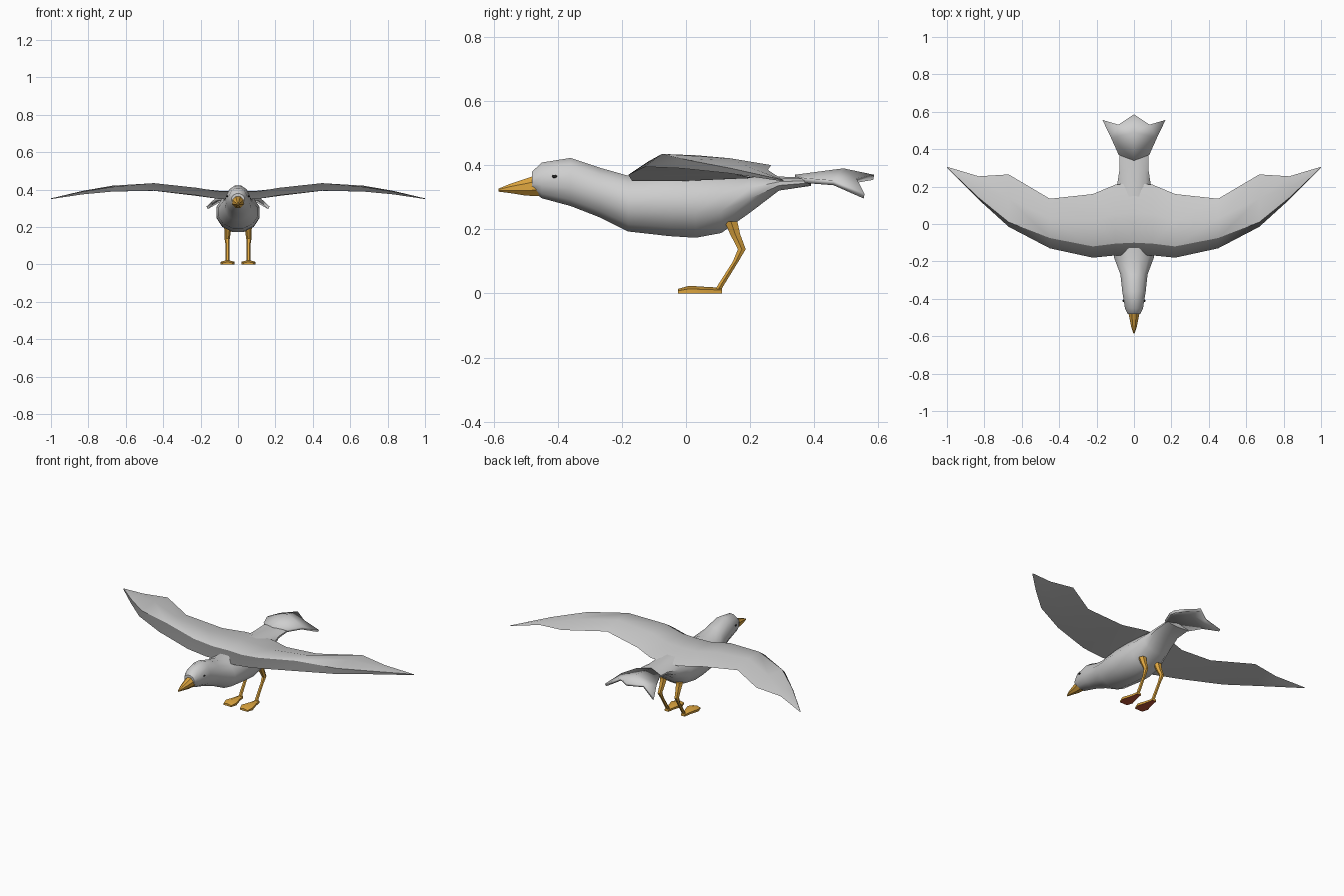
import bpy, bmesh, math
from mathutils import Vector

if "Cube" in bpy.data.objects:
    bpy.data.objects.remove(bpy.data.objects["Cube"], do_unlink=True)


def material(name, rgb):
    mat = bpy.data.materials.new(name)
    mat.use_nodes = True
    mat.diffuse_color = (*rgb, 1)
    shader = next(n for n in mat.node_tree.nodes if n.type == 'BSDF_PRINCIPLED')
    shader.inputs["Base Color"].default_value = (*rgb, 1)
    shader.inputs["Roughness"].default_value = 0.8
    return mat


plumage = material("pale_grey", (0.62, 0.62, 0.62))
dark_edge = material("dark_grey", (0.16, 0.16, 0.16))
orange = material("orange", (0.73, 0.38, 0.05))
sole_red = material("sole_red", (0.55, 0.09, 0.04))
black = material("black", (0.02, 0.02, 0.02))
parts = []


def finish(name, bm, mats, mirrored=False, weld=False):
    """Turn a bmesh into an object, optionally mirrored across x."""
    bmesh.ops.recalc_face_normals(bm, faces=bm.faces)
    mesh = bpy.data.meshes.new(name)
    bm.to_mesh(mesh)
    bm.free()
    for mat in mats:
        mesh.materials.append(mat)
    obj = bpy.data.objects.new(name, mesh)
    bpy.context.collection.objects.link(obj)
    if mirrored:
        mod = obj.modifiers.new("Mirror", 'MIRROR')
        mod.use_mirror_merge = weld
        mod.merge_threshold = 0.0005
    parts.append(obj)
    return obj


def loft(rings, cap_start=True, cap_end=True, strip_material=None):
    """Skin a list of equally sized rings; strips can carry a material."""
    bm = bmesh.new()
    loops = [[bm.verts.new(p) for p in ring] for ring in rings]
    count = len(loops[0])
    for a, b in zip(loops, loops[1:]):
        for i in range(count):
            j = (i + 1) % count
            face = bm.faces.new((a[i], a[j], b[j], b[i]))
            if strip_material:
                face.material_index = strip_material(i)
    if cap_start:
        bm.faces.new(loops[0])
    if cap_end:
        bm.faces.new(loops[-1])
    return bm


def oval(y, half_width, low, high, sides=12, x=0.0):
    """Upright elliptical ring across the y axis."""
    mid, half = (low + high) / 2, (high - low) / 2
    angles = [math.tau * (i + 0.5) / sides for i in range(sides)]
    return [Vector((x + half_width * math.cos(a), y, mid + half * math.sin(a)))
            for a in angles]


# Head, neck, breast and rump: y, half width, low, high
body_stations = [
    (-0.48, 0.035, 0.32, 0.38), (-0.45, 0.05, 0.295, 0.41),
    (-0.36, 0.065, 0.27, 0.425), (-0.27, 0.075, 0.235, 0.395),
    (-0.18, 0.11, 0.19, 0.37), (-0.05, 0.12, 0.175, 0.385),
    (0.03, 0.12, 0.17, 0.385), (0.11, 0.115, 0.185, 0.38),
    (0.2, 0.095, 0.25, 0.375), (0.29, 0.08, 0.32, 0.365),
    (0.39, 0.08, 0.335, 0.362)]
finish("body", loft([oval(*s) for s in body_stations]), [plumage])

# Beak
beak_stations = [
    (-0.455, 0.036, 0.3, 0.375), (-0.5, 0.027, 0.303, 0.36),
    (-0.55, 0.016, 0.312, 0.342), (-0.585, 0.004, 0.317, 0.327)]
finish("beak", loft([oval(*s, sides=8) for s in beak_stations]), [orange])


# Wings: x, then y and z of the leading edge, ridge and trailing edge
def wing_section(x, lead, ridge, trail):
    def between(a, b, t, lift):
        return (x, a[0] + (b[0] - a[0]) * t, a[1] + (b[1] - a[1]) * t + lift)
    chord = trail[0] - lead[0]
    return [(x, *lead), (x, *ridge), between(ridge, trail, 0.5, chord * 0.05),
            (x, *trail), between(lead, trail, 0.4, -chord * 0.01)]


wing_stations = [
    (0, (-0.165, 0.35), (-0.1, 0.39), (0.22, 0.36)),
    (0.1, (-0.168, 0.35), (-0.105, 0.39), (0.21, 0.36)),
    (0.22, (-0.18, 0.37), (-0.12, 0.41), (0.16, 0.37)),
    (0.45, (-0.13, 0.395), (-0.075, 0.435), (0.135, 0.4)),
    (0.67, (-0.015, 0.39), (0.01, 0.415), (0.265, 0.4)),
    (0.83, (0.13, 0.375), (0.14, 0.39), (0.255, 0.385)),
    (1, (0.3, 0.35), (0.302, 0.354), (0.306, 0.352))]
wing = loft([wing_section(*s) for s in wing_stations], cap_start=False,
            strip_material=lambda i: 1 if i == 0 else 0)
finish("wings", wing, [plumage, dark_edge], mirrored=True, weld=True)

# Forked, drooping tail fan
tail = bmesh.new()
root, root_side, crest, flank, tip, notch, corner = [tail.verts.new(p) for p in (
    (0, 0.34, 0.362), (0.08, 0.37, 0.352), (0, 0.49, 0.382), (0.12, 0.46, 0.345),
    (0, 0.585, 0.362), (0.08, 0.53, 0.352), (0.165, 0.555, 0.303))]
for corners in ((root, root_side, flank, crest), (crest, flank, notch),
                (crest, notch, tip), (flank, corner, notch)):
    tail.faces.new(corners)
tail_obj = finish("tail", tail, [plumage], mirrored=True, weld=True)
thick = tail_obj.modifiers.new("Thickness", 'SOLIDIFY')
thick.thickness = 0.016
thick.offset = 0

# Legs: centre and radius along hip, thigh, knee, shin and ankle
leg_path = [((0.055, 0.14, 0.225), 0.023), ((0.055, 0.153, 0.185), 0.018),
            ((0.058, 0.174, 0.138), 0.014), ((0.056, 0.155, 0.1), 0.01),
            ((0.055, 0.1, 0.012), 0.011)]
leg_rings = []
for centre, radius in leg_path:
    angles = [math.tau * i / 6 for i in range(6)]
    leg_rings.append([Vector(centre) + Vector((math.cos(a), math.sin(a), 0)) * radius
                      for a in angles])
finish("legs", loft(leg_rings), [orange], mirrored=True)


# Webbed feet with red soles
def foot_section(y, half_width, top):
    x = 0.056
    return [(x - half_width, y, 0), (x + half_width, y, 0),
            (x + half_width, y, top * 0.6), (x, y, top),
            (x - half_width, y, top * 0.6)]


foot = loft([foot_section(*s) for s in (
    (0.112, 0.013, 0.018), (0.07, 0.02, 0.02), (0.01, 0.037, 0.024),
    (-0.025, 0.026, 0.014))], strip_material=lambda i: 1 if i == 0 else 0)
finish("feet", foot, [orange, sole_red], mirrored=True)

# Small eye plates
eye = bmesh.new()
bmesh.ops.create_uvsphere(eye, u_segments=8, v_segments=6, radius=1)
for v in eye.verts:
    v.co = Vector((0.057 + v.co.x * 0.004, -0.41 + v.co.y * 0.008,
                   0.365 + v.co.z * 0.005))
finish("eyes", eye, [black], mirrored=True)

# Smooth shading that keeps hard edges
bpy.ops.object.select_all(action='DESELECT')
for obj in parts:
    obj.select_set(True)
bpy.context.view_layer.objects.active = parts[0]
bpy.ops.object.shade_smooth_by_angle(angle=math.radians(40))
